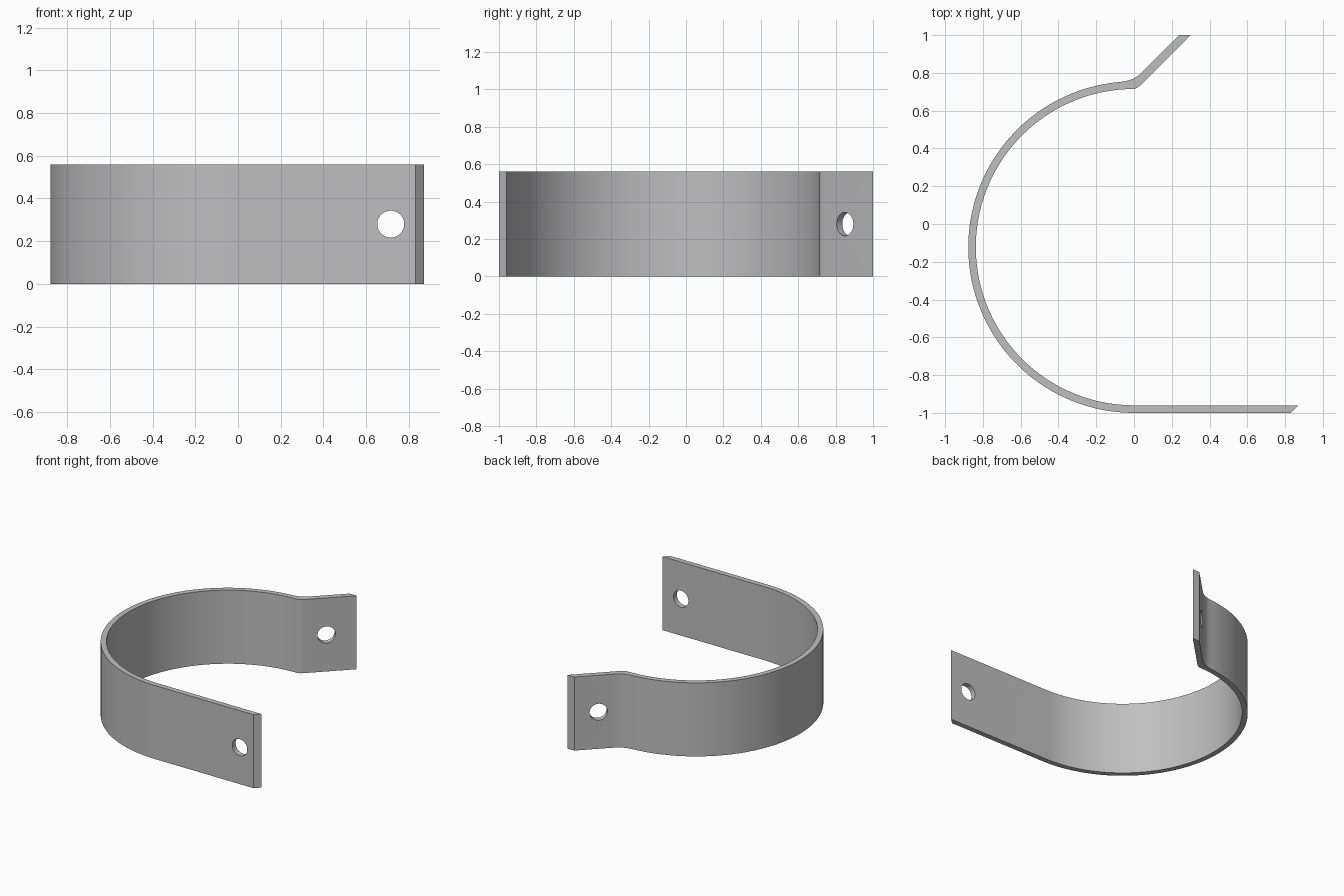
import bpy, bmesh
from math import sin, cos, pi, radians
from mathutils import Vector, Matrix

cube = bpy.data.objects.get("Cube")
if cube:
    bpy.data.objects.remove(cube, do_unlink=True)

HEIGHT = 0.56
CENTRE = Vector((0.0, -0.1225))
R_OUT, R_IN = 0.8775, 0.8375

steel = bpy.data.materials.new("grey steel")
steel.use_nodes = True
colour = (0.52, 0.52, 0.52, 1)
steel.diffuse_color = colour
steel.node_tree.nodes["Principled BSDF"].inputs["Base Color"].default_value = colour


def arc(radius, start, end, steps=64):
    """Points along the round part of the strap, angles in degrees."""
    angles = [radians(start + (end - start) * i / steps) for i in range(steps + 1)]
    return [CENTRE + radius * Vector((cos(a), sin(a))) for a in angles]


def bend(a, corner, b, steps=8):
    """Rounded corner between two straight runs."""
    a, corner, b = Vector(a), Vector(corner), Vector(b)
    return [a.lerp(corner, t).lerp(corner.lerp(b, t), t)
            for t in (i / steps for i in range(steps + 1))]


# Strap outline: outside from the angled flange to the straight leg, then back inside
outline = [Vector((0.24, 1.0))]
outline += bend((0.045, 0.805), (-0.003, 0.757), (-0.075, 0.752))
outline += arc(R_OUT, 96, 270)
outline += [Vector((0.83, -1.0)), Vector((0.87, -0.96))]
outline += arc(R_IN, 270, 92)
outline += bend((0.0, 0.715), (0.017, 0.717), (0.04, 0.74))
outline += [Vector((0.30, 1.0))]

bm = bmesh.new()
base = bm.faces.new([bm.verts.new((p.x, p.y, 0)) for p in outline])
top = bmesh.ops.extrude_face_region(bm, geom=[base])["geom"]
bmesh.ops.translate(bm, vec=(0, 0, HEIGHT),
                    verts=[v for v in top if isinstance(v, bmesh.types.BMVert)])
bmesh.ops.recalc_face_normals(bm, faces=bm.faces)
mesh = bpy.data.meshes.new("strap")
bm.to_mesh(mesh)
bm.free()
mesh.materials.append(steel)
strap = bpy.data.objects.new("strap", mesh)
bpy.context.collection.objects.link(strap)


# Bolt holes through the leg and the flange
def drill(name, x, y, turn):
    bpy.ops.mesh.primitive_cylinder_add(vertices=48, radius=0.063, depth=0.2,
                                        location=(x, y, HEIGHT / 2),
                                        rotation=(pi / 2, 0, turn))
    cutter = bpy.context.object
    cutter.name = name
    cutter.hide_render = True
    cutter.data.materials.append(steel)
    mod = strap.modifiers.new(name, 'BOOLEAN')
    mod.operation, mod.solver, mod.object = 'DIFFERENCE', 'EXACT', cutter
    bpy.context.view_layer.objects.active = strap
    bpy.ops.object.modifier_apply(modifier=mod.name)
    bpy.data.objects.remove(cutter, do_unlink=True)


drill("leg_hole", 0.715, -0.98, 0)
drill("flange_hole", 0.135, 0.865, pi / 4)

bpy.ops.object.select_all(action='DESELECT')
strap.select_set(True)
bpy.context.view_layer.objects.active = strap
bpy.ops.object.shade_smooth_by_angle(angle=radians(20))
